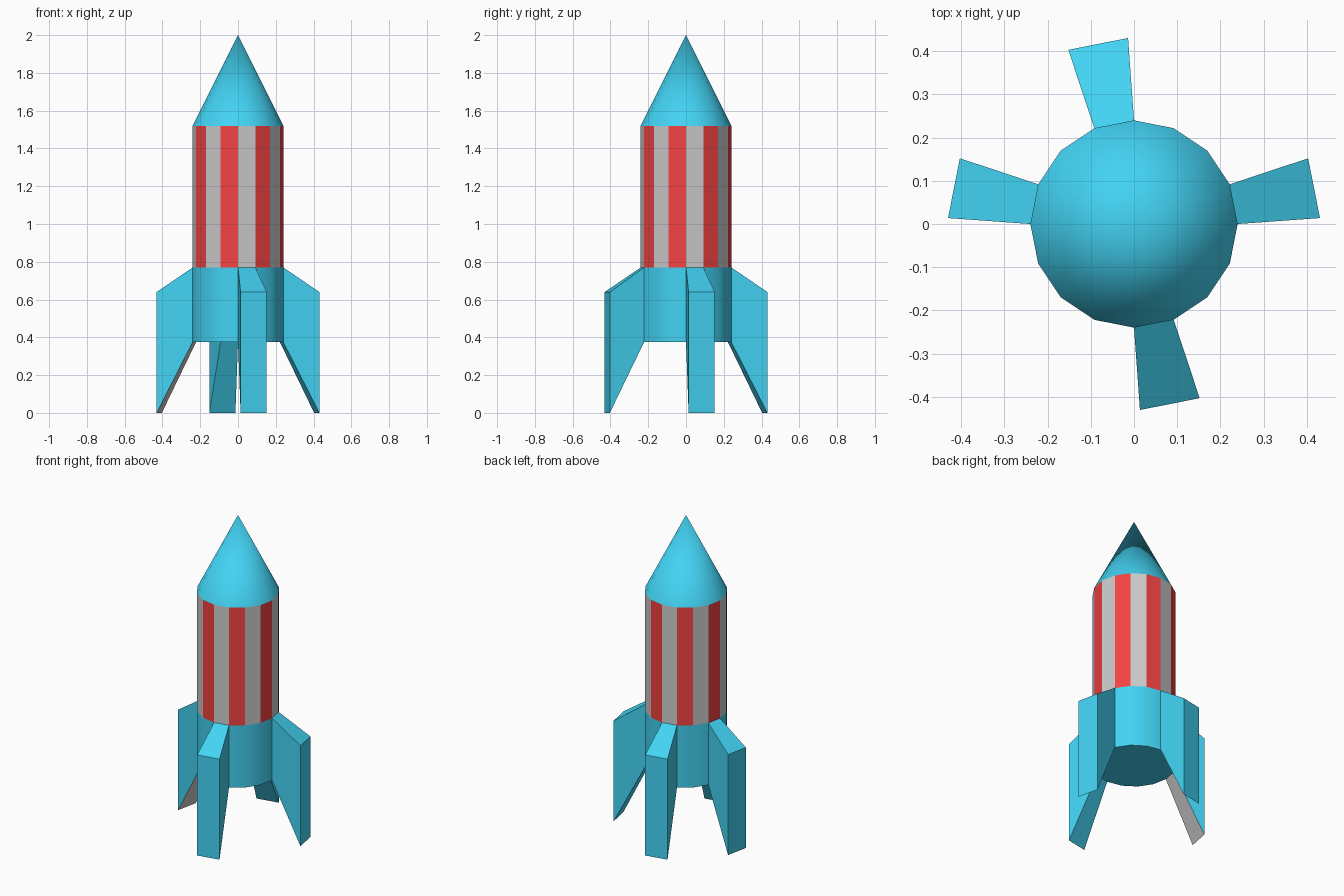
import bpy
from math import cos, sin, tau

if "Cube" in bpy.data.objects:
    bpy.data.objects.remove(bpy.data.objects["Cube"])

SIDES, R = 16, 0.24
Z_BASE, Z_SKIRT, Z_BODY, Z_TIP = 0.375, 0.77, 1.52, 2.0
FIN_SIDES = {"right_fin": 0, "back_fin": 4, "left_fin": 7, "front_fin": 12}


def material(name, rgb):
    m = bpy.data.materials.new(name)
    m.diffuse_color = (*rgb, 1)
    m.use_nodes = True
    m.node_tree.nodes["Principled BSDF"].inputs["Base Color"].default_value = m.diffuse_color
    return m


blue = material("blue", (0.055, 0.65, 0.9))
red = material("red", (0.9, 0.055, 0.055))


def ring(z):
    return [(R * cos(i * tau / SIDES), R * sin(i * tau / SIDES), z) for i in range(SIDES)]


def build(name, verts, faces, mats, slots=None, smooth=False):
    me = bpy.data.meshes.new(name)
    me.from_pydata(verts, [], faces)
    for m in mats:
        me.materials.append(m)
    if slots:
        for p, s in zip(me.polygons, slots):
            p.material_index = s
    ob = bpy.data.objects.new(name, me)
    bpy.context.collection.objects.link(ob)
    if smooth:
        bpy.ops.object.select_all(action='DESELECT')
        ob.select_set(True)
        bpy.context.view_layer.objects.active = ob
        bpy.ops.object.shade_smooth_by_angle(angle=0.52)
    return ob


def wall(skip=()):
    return [(i, (i + 1) % SIDES, (i + 1) % SIDES + SIDES, i + SIDES)
            for i in range(SIDES) if i not in skip]


# Nose cone
build("nose_cone", ring(Z_BODY) + [(0, 0, Z_TIP)],
      [(i, (i + 1) % SIDES, SIDES) for i in range(SIDES)], [blue], smooth=True)

# Striped body: every other side is red, the rest stay grey
stripes = [i for i in range(SIDES)]
for name, start, mats in (("grey_stripes", 0, []), ("red_stripes", 1, [red])):
    build(name, ring(Z_SKIRT) + ring(Z_BODY),
          wall(skip=[i for i in stripes if i % 2 != start]), mats)

# Lower skirt, closed underneath and open where the fins join
build("skirt", ring(Z_BASE) + ring(Z_SKIRT),
      wall(skip=FIN_SIDES.values()) + [tuple(reversed(range(SIDES)))], [blue], smooth=True)

# Fins: one body side extruded outwards, widened and swept down to the ground
for name, side in FIN_SIDES.items():
    mid = (side + 0.5) * tau / SIDES

    def point(out, across, z):
        return (out * cos(mid) - across * sin(mid), out * sin(mid) + across * cos(mid), z)

    r_in, w_in = R * cos(tau / 32), R * sin(tau / 32)
    r_out, w_out = 0.425, 0.0705
    verts = [point(r_in, -w_in, Z_BASE), point(r_in, w_in, Z_BASE),
             point(r_in, w_in, Z_SKIRT), point(r_in, -w_in, Z_SKIRT),
             point(r_out, -w_out, 0), point(r_out, w_out, 0),
             point(r_out, w_out, 0.64), point(r_out, -w_out, 0.64)]
    faces = [(4, 5, 6, 7), (3, 7, 6, 2), (0, 4, 7, 3), (1, 2, 6, 5), (0, 1, 5, 4)]
    fin = build(name, verts, faces[:4] if name == "left_fin" else faces, [blue])
    if name == "left_fin":
        # The left fin has a plain grey underside
        build("left_fin_underside", verts[:2] + verts[4:6], [(0, 1, 3, 2)], [])
